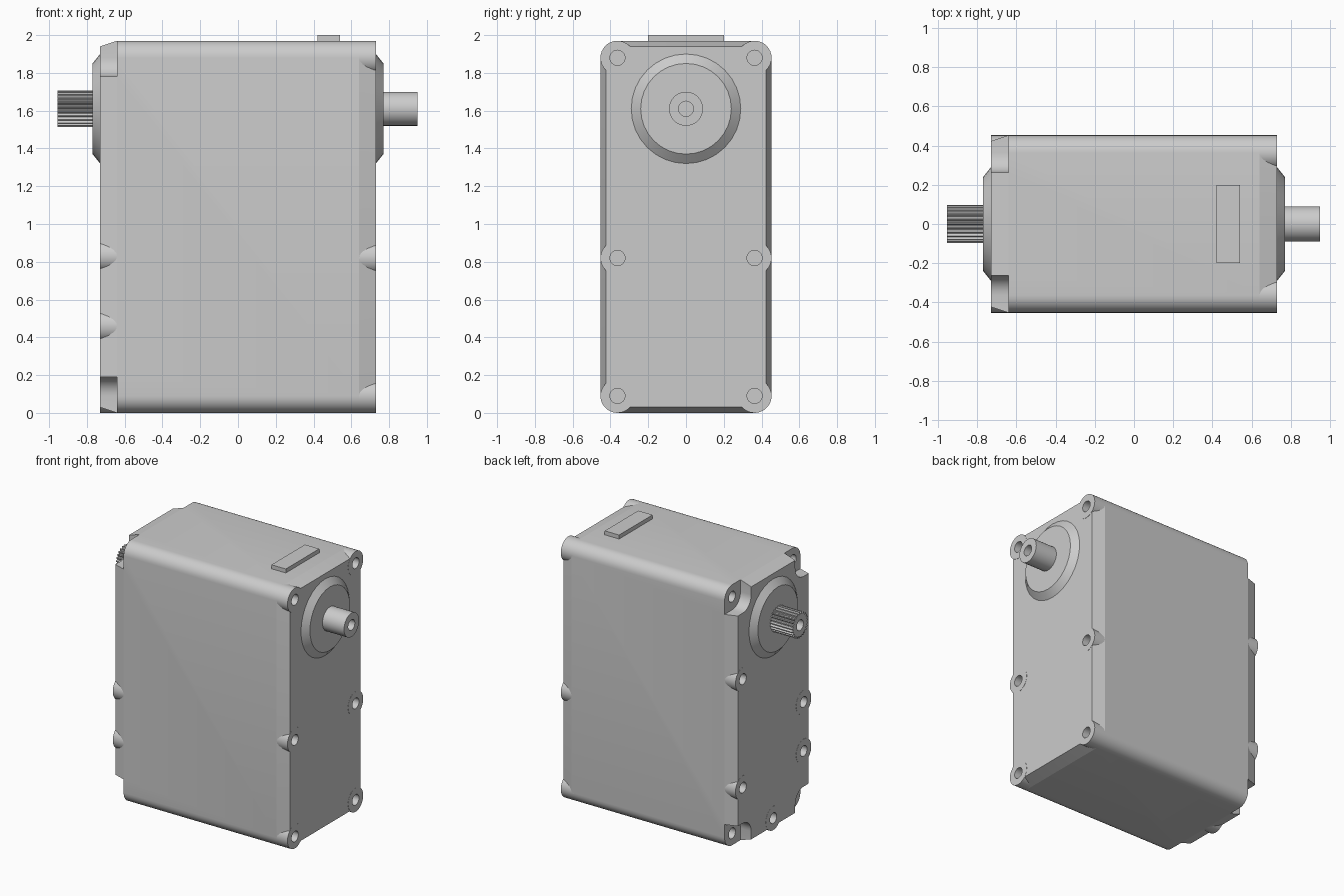
import bpy, bmesh, math
from math import sin, cos, pi

cube = bpy.data.objects.get("Cube")
if cube:
    bpy.data.objects.remove(cube)

grey = bpy.data.materials.new("light grey")
grey.use_nodes = True
colour = (0.6, 0.6, 0.6, 1)
grey.diffuse_color = colour
grey.node_tree.nodes["Principled BSDF"].inputs["Base Color"].default_value = colour

END, STEP = 0.73, 0.64        # end faces, start of the tapered ends
CY, RAD, TOP = 0.363, 0.09, 1.97
LOW, HIGH = RAD, TOP - RAD    # heights of the corner screws
HOLE = 0.04


def finish(name, bm):
    bmesh.ops.remove_doubles(bm, verts=bm.verts, dist=1e-5)
    bmesh.ops.recalc_face_normals(bm, faces=bm.faces)
    mesh = bpy.data.meshes.new(name)
    bm.to_mesh(mesh)
    bm.free()
    mesh.materials.append(grey)
    obj = bpy.data.objects.new(name, mesh)
    bpy.context.collection.objects.link(obj)
    return obj


def loft(bm, rings, wrap=False):
    """Skin a list of (x, y, z) rings, capping the ends unless wrapped."""
    loops = [[bm.verts.new(p) for p in ring] for ring in rings]
    pairs = list(zip(loops, loops[1:]))
    if wrap:
        pairs.append((loops[-1], loops[0]))
    for a, b in pairs:
        for i in range(len(a)):
            j = (i + 1) % len(a)
            bm.faces.new((a[i], a[j], b[j], b[i]))
    if not wrap:
        bm.faces.new(loops[0])
        bm.faces.new(loops[-1])


def circle(x, r, y=0, z=0, n=32):
    return [(x, y + r * cos(2 * pi * i / n), z + r * sin(2 * pi * i / n)) for i in range(n)]


def lathe(name, profile, y, z, wrap=False):
    bm = bmesh.new()
    loft(bm, [circle(x, r, y, z) for x, r in profile], wrap)
    return finish(name, bm)


def smooth(obj):
    bpy.ops.object.select_all(action='DESELECT')
    obj.select_set(True)
    bpy.context.view_layer.objects.active = obj
    bpy.ops.object.shade_smooth_by_angle(angle=math.radians(14))


def cut(obj, cutter):
    mod = obj.modifiers.new("cut", 'BOOLEAN')
    mod.operation, mod.solver, mod.object = 'DIFFERENCE', 'EXACT', cutter
    bpy.context.view_layer.objects.active = obj
    bpy.ops.object.modifier_apply(modifier=mod.name)
    bpy.data.objects.remove(cutter)


def rounded_section(x, r):
    ring = []
    for k, (y, z) in enumerate([(CY, HIGH), (-CY, HIGH), (-CY, LOW), (CY, LOW)]):
        for i in range(9):
            a = (k + i / 8) * pi / 2
            ring.append((x, y + r * cos(a), z + r * sin(a)))
    return ring


# Housing with tapered ends
bm = bmesh.new()
loft(bm, [rounded_section(x, r) for x, r in
          [(-END, RAD - 0.03), (-STEP, RAD), (STEP, RAD), (END, RAD - 0.03)]])
housing = finish("housing", bm)

# Rounded notches at the four corners of the left-hand end
bm = bmesh.new()
for sy in (-1, 1):
    for sz, z in ((-1, LOW), (1, HIGH)):
        arc = [(-cos(i * pi / 16), -sin(i * pi / 16)) for i in range(9)]
        shape = [(u * 0.1, v * 0.1) for u, v in arc] + [(0.2, -0.1), (0.2, 0.2), (-0.1, 0.2)]
        shape = [(sy * u + sy * CY, sz * v + z) for u, v in shape]
        loft(bm, [[(x, u, v) for u, v in shape] for x in (-1, -STEP)])
cut(housing, finish("notch_cutter", bm))

# Screw bosses on each end, and all screw holes
corners = [(y, z) for y in (-CY, CY) for z in (LOW, HIGH)]
right_bosses = corners + [(-CY, 0.82), (CY, 0.82)]
left_bosses = [(-CY, 0.46), (CY, 0.46), (-CY, 0.83), (CY, 1.28), (0, LOW)]

bm = bmesh.new()
for side, spots in ((1, right_bosses), (-1, left_bosses + corners)):
    for y, z in spots:
        loft(bm, [circle(x, HOLE, y, z) for x in (side * 0.54, side * 0.9)])
cut(housing, finish("hole_cutter", bm))
smooth(housing)

for side, spots, label in ((1, right_bosses, "output"), (-1, left_bosses, "spline")):
    for i, (y, z) in enumerate(spots):
        inner, outer = side * (STEP - 0.02), side * (END + 0.001)
        smooth(lathe(f"{label}_screw_boss_{i + 1}",
                     [(inner, HOLE), (inner, RAD), (outer, RAD), (outer, HOLE)], y, z, True))

# Bearing collars on both ends
SHAFT_Z = 1.61
for side, label in ((1, "plain"), (-1, "spline")):
    smooth(lathe(f"{label}_collar", [(side * x, r) for x, r in
                 [(0.7, 0.29), (0.73, 0.29), (0.77, 0.24)]], 0, SHAFT_Z))

# Plain bored shaft
smooth(lathe("plain_shaft", [(0.75, 0.09), (0.95, 0.09), (0.95, HOLE), (0.82, HOLE), (0.82, 0)],
             0, SHAFT_Z))

# Toothed bored shaft
TEETH = 25
n = TEETH * 4


def toothed(x):
    ring = []
    for i in range(n):
        r = 0.097 if i % 4 < 2 else 0.082
        a = 2 * pi * i / n
        ring.append((x, r * cos(a), SHAFT_Z + r * sin(a)))
    return ring


bm = bmesh.new()
loft(bm, [toothed(-0.75), toothed(-0.955), circle(-0.955, HOLE, 0, SHAFT_Z, n),
          circle(-0.82, HOLE, 0, SHAFT_Z, n), circle(-0.82, 0, 0, SHAFT_Z, n)])
smooth(finish("toothed_shaft", bm))

# Raised cable plate on top
bm = bmesh.new()
loft(bm, [[(x, -0.2, z), (x, 0.2, z), (x, 0.2, 2.0), (x, -0.2, 2.0)]
          for z in (TOP - 0.02,) for x in (0.42, 0.54)])
finish("cable_plate", bm)
